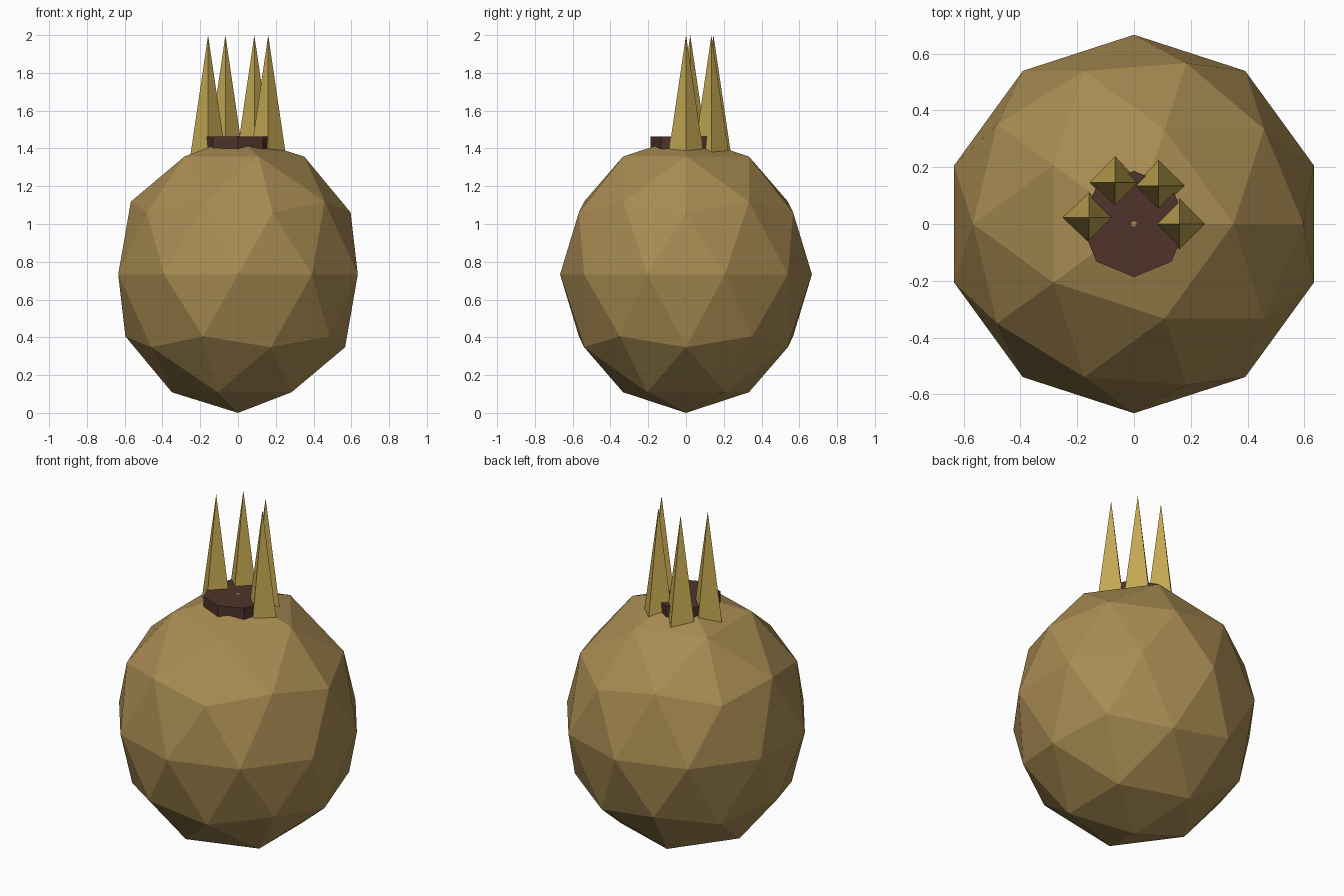
import bpy, math

if "Cube" in bpy.data.objects:
    bpy.data.objects.remove(bpy.data.objects["Cube"])


def srgb(h):
    def lin(c):
        return c / 12.92 if c <= 0.04045 else ((c + 0.055) / 1.055) ** 2.4
    return tuple(lin(int(h[i:i + 2], 16) / 255) for i in (0, 2, 4)) + (1,)


def material(name, h):
    m = bpy.data.materials.new(name)
    m.diffuse_color = srgb(h)
    m.use_nodes = True
    m.node_tree.nodes["Principled BSDF"].inputs["Base Color"].default_value = m.diffuse_color
    return m


def finish(name, mat):
    ob = bpy.context.object
    ob.name = name
    ob.data.materials.append(mat)
    return ob


tan = material("tan_brown", "A88B52")
dark = material("dark_brown", "4E342B")
straw = material("straw_yellow", "C4A852")

# Faceted round body, slightly taller than wide
R, RZ = 0.6667, 0.7333
bpy.ops.mesh.primitive_ico_sphere_add(subdivisions=2, radius=1, location=(0, 0, RZ))
body = finish("body", tan)
for v in body.data.vertices:
    v.co.x *= R
    v.co.y *= R
    v.co.z *= RZ

# Eight-sided cap; the tip of the body just pokes through
bpy.ops.mesh.primitive_cylinder_add(vertices=8, radius=0.187, depth=0.067,
                                    location=(0, 0, 1.4297))
finish("cap", dark)

# Four spikes, one radian apart around the cap
BASE, TIP = 1.3333, 2.0
for i in range(4):
    bpy.ops.mesh.primitive_cone_add(
        vertices=4, radius1=0.098, radius2=0, depth=TIP - BASE,
        location=(0.16 * math.cos(i), 0.16 * math.sin(i), (BASE + TIP) / 2))
    finish(f"spike_{i + 1}", straw)
